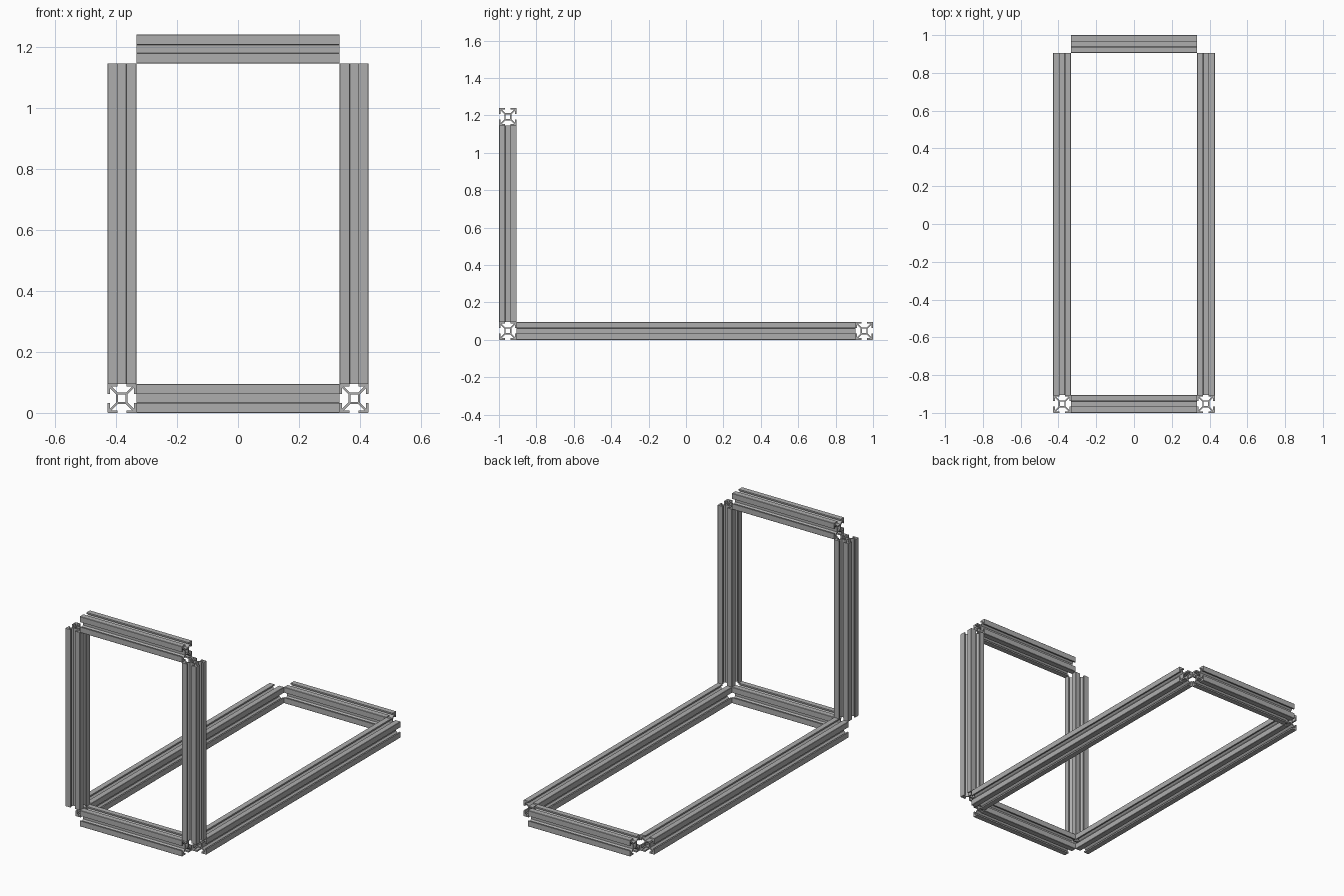
import bpy, bmesh
from math import pi
from mathutils import Matrix, Vector

cube = bpy.data.objects.get("Cube")
if cube:
    bpy.data.objects.remove(cube, do_unlink=True)

W = 0.095              # width of the square slotted bar
UNIT = W / 20          # profile points are on a 20 x 20 section
HALF_X, HALF_Y, HEIGHT = 0.428, 1.0, 1.24

aluminium = bpy.data.materials.new("grey aluminium")
GREY = (0.42, 0.42, 0.42, 1)
aluminium.diffuse_color = GREY
aluminium.use_nodes = True
aluminium.node_tree.nodes["Principled BSDF"].inputs["Base Color"].default_value = GREY

# Half of one corner arm: core face, diagonal web, hooked lip, outer corner
ARM = [(4, 2.9), (8.2, 7.1), (8.2, 3.1), (10, 3.1), (10, 9.6)]
QUADRANT = ARM + [(y, x) for x, y in reversed(ARM)]
BORE = [(2.6, 2.6)]


def add_loop(bm, quarter):
    """Repeat a quarter outline around the centre and close it with edges."""
    verts = []
    for i in range(4):
        turn = Matrix.Rotation(i * pi / 2, 3, 'Z')
        verts += [bm.verts.new(turn @ Vector((x, y, 0)) * UNIT) for x, y in quarter]
    return [bm.edges.new((v, verts[(i + 1) % len(verts)])) for i, v in enumerate(verts)]


def slotted_bar(name, start, axis, length):
    """Extrude the slotted section from start along the given axis."""
    bm = bmesh.new()
    edges = add_loop(bm, QUADRANT) + add_loop(bm, BORE)
    bmesh.ops.triangle_fill(bm, edges=edges, use_beauty=True, normal=(0, 0, 1))
    grown = bmesh.ops.extrude_face_region(bm, geom=bm.faces[:], use_keep_orig=True)
    top = [g for g in grown["geom"] if isinstance(g, bmesh.types.BMVert)]
    bmesh.ops.translate(bm, verts=top, vec=(0, 0, length))
    turn = {'X': Matrix.Rotation(pi / 2, 4, 'Y'),
            'Y': Matrix.Rotation(-pi / 2, 4, 'X'),
            'Z': Matrix.Identity(4)}[axis]
    bm.transform(Matrix.Translation(start) @ turn)
    bmesh.ops.recalc_face_normals(bm, faces=bm.faces[:])
    mesh = bpy.data.meshes.new(name)
    bm.to_mesh(mesh)
    bm.free()
    mesh.materials.append(aluminium)
    bpy.context.collection.objects.link(bpy.data.objects.new(name, mesh))


cx, cy, cz = HALF_X - W / 2, HALF_Y - W / 2, W / 2
inner_x, inner_y = HALF_X - W, HALF_Y - W

# Cross rails
for name, y, z in [("front_rail", -cy, cz), ("back_rail", cy, cz),
                   ("top_rail", -cy, HEIGHT - cz)]:
    slotted_bar(name, (-inner_x, y, z), 'X', 2 * inner_x)

# Side rails and uprights
for side, s in [("left", 1), ("right", -1)]:
    slotted_bar(side + "_side_rail", (s * cx, -inner_y, cz), 'Y', 2 * inner_y)
    slotted_bar(side + "_upright", (s * cx, -cy, W), 'Z', HEIGHT - 2 * W)
